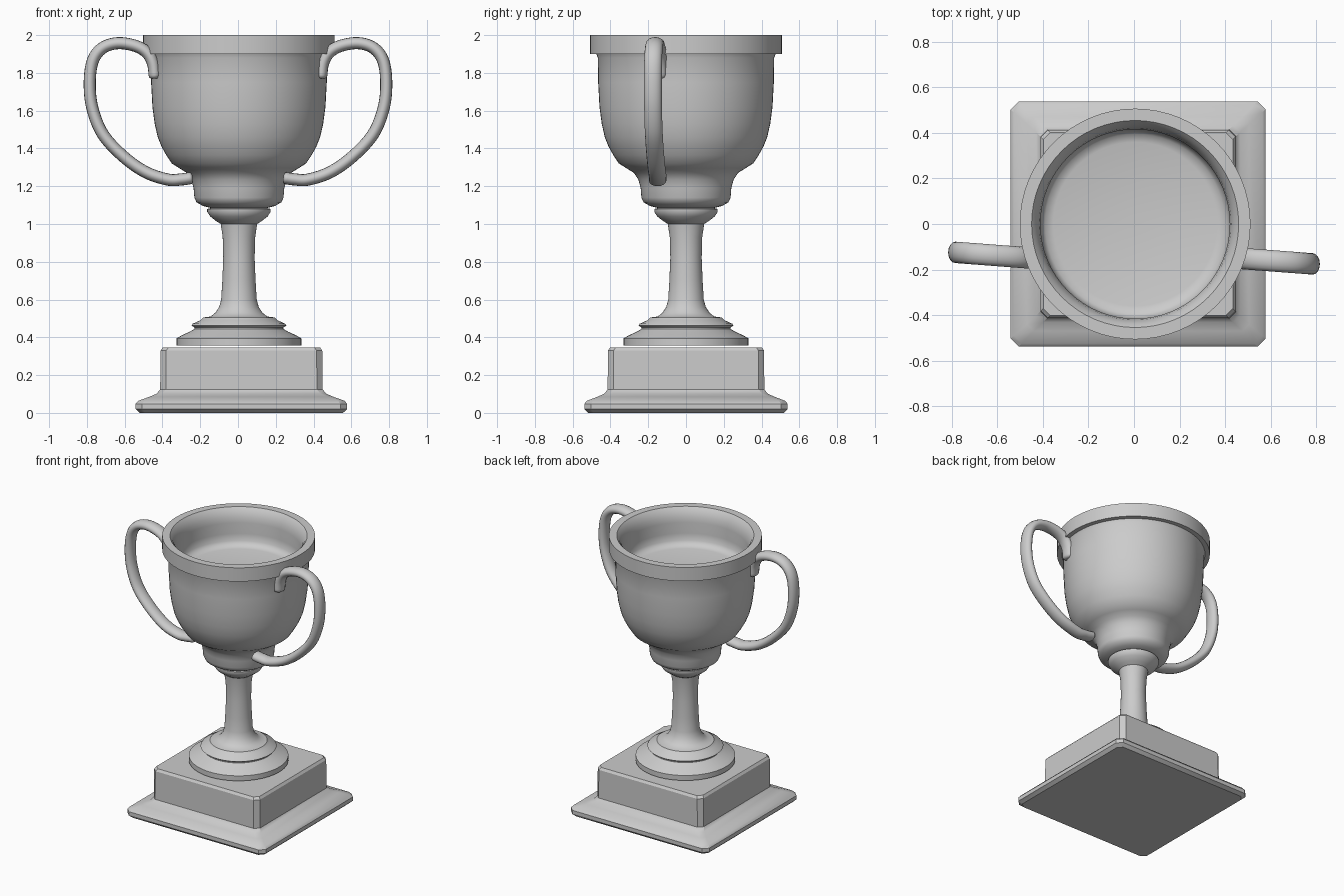
import bpy, bmesh, math
from mathutils import Vector

if "Cube" in bpy.data.objects:
    bpy.data.objects.remove(bpy.data.objects["Cube"])


def skin(name, rings, angle=35):
    """Join successive vertex rings with quads, capping both ends."""
    bm = bmesh.new()
    loops = [[bm.verts.new(p) for p in ring] for ring in rings]
    n = len(loops[0])
    for a, b in zip(loops, loops[1:]):
        for i in range(n):
            j = (i + 1) % n
            bm.faces.new((a[i], a[j], b[j], b[i]))
    bm.faces.new(loops[0][::-1])
    bm.faces.new(loops[-1])
    bmesh.ops.recalc_face_normals(bm, faces=bm.faces)
    mesh = bpy.data.meshes.new(name)
    bm.to_mesh(mesh)
    bm.free()
    ob = bpy.data.objects.new(name, mesh)
    bpy.context.collection.objects.link(ob)
    bpy.ops.object.select_all(action='DESELECT')
    ob.select_set(True)
    bpy.context.view_layer.objects.active = ob
    bpy.ops.object.shade_smooth_by_angle(angle=math.radians(angle))
    return ob


def lathe(name, profile, angle=35, n=64):
    rings = [[(0.005 + r * math.cos(2 * math.pi * i / n),
               r * math.sin(2 * math.pi * i / n), z) for i in range(n)]
             for r, z in profile]
    return skin(name, rings, angle)


def spline(pts, steps=7):
    """Catmull-Rom curve through the points."""
    p = [pts[0]] + pts + [pts[-1]]
    out = []
    for i in range(1, len(p) - 2):
        a, b, c, d = p[i - 1:i + 3]
        for k in range(steps):
            t = k / steps
            out.append(0.5 * (2 * b + (c - a) * t + (2 * a - 5 * b + 4 * c - d) * t * t
                              + (3 * b - a - 3 * c + d) * t ** 3))
    return out + [pts[-1]]


# Square plinth with flared, chamfered foot: (outset, z, corner chamfer)
def plinth_ring(d, z, c):
    x, y, cx = 0.428 + d, 0.413 + d * 0.95, 0.018
    pts = [(x, y - c), (x - c, y), (c - x, y), (-x, y - c),
           (-x, c - y), (c - x, -y), (x - c, -y), (x, c - y)]
    return [(px + cx, py, z) for px, py in pts]


skin("plinth", [plinth_ring(*s) for s in [
    (0.11, 0.0, 0.03), (0.132, 0.02, 0.035), (0.132, 0.048, 0.035),
    (0.118, 0.064, 0.035), (0.06, 0.085, 0.03), (0.02, 0.102, 0.03),
    (0.002, 0.125, 0.03), (0.0, 0.33, 0.03), (-0.012, 0.347, 0.03)]], 30)

# Round foot, stem and collar
lathe("stem", [
    (0.33, 0.358), (0.33, 0.395), (0.30, 0.412), (0.26, 0.43), (0.235, 0.445),
    (0.235, 0.452), (0.252, 0.463), (0.245, 0.472), (0.205, 0.49), (0.19, 0.505),
    (0.15, 0.51), (0.125, 0.53), (0.105, 0.56), (0.094, 0.60), (0.088, 0.70),
    (0.083, 0.82), (0.086, 0.93), (0.094, 0.985), (0.096, 1.0), (0.12, 1.015),
    (0.152, 1.04), (0.168, 1.065), (0.168, 1.08), (0.14, 1.086)])

# Bowl, outside then over the rim to the shallow inner floor
lathe("cup", [
    (0.14, 1.083), (0.19, 1.095), (0.225, 1.115), (0.236, 1.14), (0.24, 1.19),
    (0.252, 1.235), (0.275, 1.27), (0.315, 1.295), (0.355, 1.32), (0.385, 1.365),
    (0.41, 1.41), (0.43, 1.46), (0.446, 1.53), (0.458, 1.62), (0.465, 1.75),
    (0.467, 1.88), (0.475, 1.9), (0.507, 1.9), (0.507, 2.0), (0.455, 2.0),
    (0.438, 1.98), (0.422, 1.94), (0.416, 1.9), (0.418, 1.82), (0.412, 1.77),
    (0.395, 1.745), (0.36, 1.735), (0.02, 1.733)], 40)

# Handles: oval tube swept along one path, turned half round for the other side
PATH = [(0.44, 1.77), (0.45, 1.85), (0.485, 1.91), (0.55, 1.945), (0.64, 1.957),
        (0.72, 1.93), (0.77, 1.86), (0.785, 1.74), (0.77, 1.61), (0.715, 1.475),
        (0.61, 1.36), (0.49, 1.275), (0.37, 1.235), (0.30, 1.236), (0.24, 1.245)]


def handle(name, side, n=16):
    path = spline([Vector((x, 0, z)) for x, z in PATH])
    rings = []
    last = len(path) - 1
    for i, p in enumerate(path):
        t = (path[min(i + 1, last)] - path[max(i - 1, 0)]).normalized()
        u = Vector((t.z, 0, -t.x))
        sway = -0.025 * max(0, (p.x - 0.45) / 0.33)
        size = {0: 0.6, 1: 0.9, last - 1: 0.9, last: 0.55}.get(i, 1)
        ring = []
        for k in range(n):
            a = 2 * math.pi * k / n
            q = p + u * (0.032 * size * math.cos(a))
            y = sway + 0.047 * size * math.sin(a)
            ring.append((side * q.x, -0.15 + side * y, q.z))
        rings.append(ring)
    return skin(name, rings, 50)


handle("handle_right", 1)
handle("handle_left", -1)
